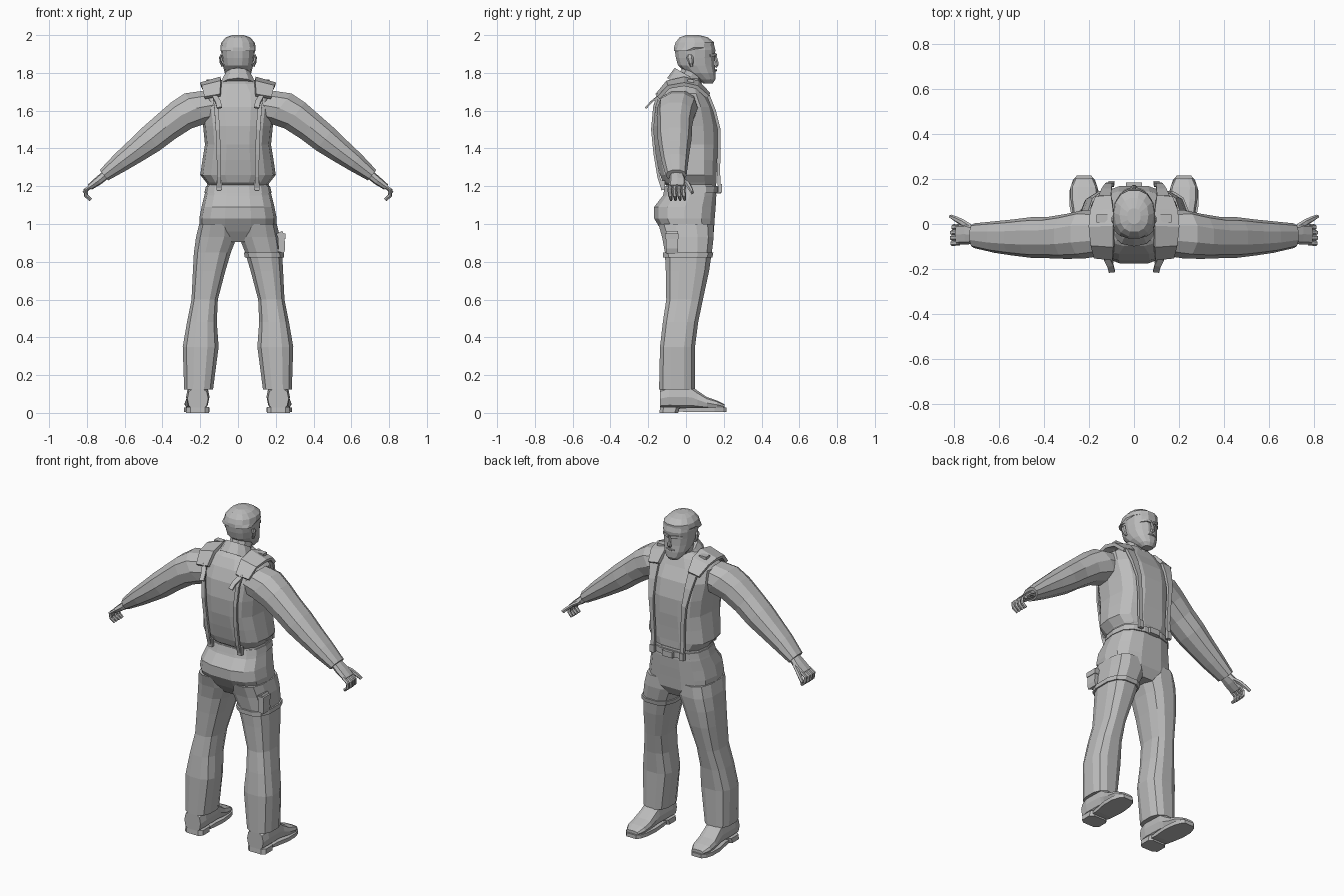
import bpy, bmesh, math
from mathutils import Vector

grey = bpy.data.materials.new("neutral grey")
grey.diffuse_color = (0.5, 0.5, 0.5, 1)
X, Y, Z = Vector((1, 0, 0)), Vector((0, 1, 0)), Vector((0, 0, 1))


def ring(c, u, v, ru, rv, n, e, turn=0.0):
    """Rounded-box cross-section around c in the u, v plane."""
    pts = []
    for i in range(n):
        a = math.tau * (i + turn) / n
        s, t = math.cos(a), math.sin(a)
        p = 2 / e
        pts.append(Vector(c) + u * ru * math.copysign(abs(s) ** p, s)
                   + v * rv * math.copysign(abs(t) ** p, t))
    return pts


def loft(name, rings, mirror=False):
    """Skin a list of equal cross-sections into a closed flat-shaded part."""
    bm = bmesh.new()
    loops = [[bm.verts.new(p) for p in r] for r in rings]
    n = len(loops[0])
    for a, b in zip(loops, loops[1:]):
        for i in range(n):
            j = (i + 1) % n
            bm.faces.new((a[i], a[j], b[j], b[i]))
    bm.faces.new(loops[0])
    bm.faces.new(loops[-1])
    if mirror:
        g = bmesh.ops.duplicate(bm, geom=bm.verts[:] + bm.edges[:] + bm.faces[:])
        for v in g["geom"]:
            if isinstance(v, bmesh.types.BMVert):
                v.co.x *= -1
    bmesh.ops.recalc_face_normals(bm, faces=bm.faces[:])
    me = bpy.data.meshes.new(name)
    bm.to_mesh(me)
    bm.free()
    me.materials.append(grey)
    ob = bpy.data.objects.new(name, me)
    bpy.context.collection.objects.link(ob)
    return ob


def stack(name, rows, n=12, e=2.6, mirror=False, turn=0.5):
    """Horizontal sections given as z, x0, x1, y0, y1."""
    loft(name, [ring(((a + b) / 2, (c + d) / 2, z), X, Y, (b - a) / 2, (d - c) / 2, n, e, turn)
                for z, a, b, c, d in rows], mirror)


def body(name, rows, n=14, e=2.8):
    """Symmetric horizontal sections given as z, half width, y0, y1."""
    stack(name, [(z, -w, w, c, d) for z, w, c, d in rows], n, e, turn=0)


def tube(name, path, ru, rv, u=X, n=4, mirror=True):
    """Strip or tube along a path; ru may be a list for tapering."""
    path = [Vector(p) for p in path]
    e, turn, k = (2, 0.5, math.sqrt(2)) if n == 4 else (2, 0, 1)
    rs = []
    for i, p in enumerate(path):
        t = (path[min(i + 1, len(path) - 1)] - path[max(i - 1, 0)]).normalized()
        uu = (u - t * u.dot(t)).normalized()
        w = ru[i] if isinstance(ru, list) else ru
        rs.append(ring(p, uu, t.cross(uu), w * k, rv * k, n, e, turn))
    loft(name, rs, mirror)


def box(name, c, size, mirror=False):
    x, y, z = c
    tube(name, [(x, y, z - size[2] / 2), (x, y, z + size[2] / 2)],
         size[0] / 2, size[1] / 2, mirror=mirror)


# Jacket and trousers
body("jacket", [(1.20, .155, -.10, .155), (1.22, .168, -.125, .165), (1.26, .20, -.14, .165),
                (1.34, .188, -.158, .168), (1.42, .175, -.172, .173), (1.52, .185, -.178, .172),
                (1.62, .20, -.165, .148), (1.69, .195, -.135, .108), (1.74, .13, -.10, .085),
                (1.77, .07, -.06, .07)])
body("hips", [(.905, .09, -.09, .12), (.96, .205, -.13, .15), (1.03, .205, -.172, .155),
              (1.09, .193, -.172, .16), (1.15, .178, -.125, .163), (1.21, .163, -.105, .16)])
LEG = [(.125, .13, .287, -.145, .05), (.35, .10, .295, -.14, .05), (.48, .11, .272, -.125, .067),
       (.60, .105, .248, -.107, .092), (.75, .065, .241, -.11, .125), (.85, .035, .236, -.115, .14),
       (.93, .003, .225, -.13, .15), (1.0, .005, .208, -.15, .148)]
stack("trouser_leg", LEG, 12, 2.7, True)
body("belt", [(1.165, .178, -.122, .17), (1.20, .17, -.112, .17)])
box("belt_buckle", (0, .172, 1.18), (.07, .024, .035))

# Boots: uppers lofted heel to toe, with separate heel and sole
UPPER = [(-.138, .213, .055, .02, .13), (-.09, .213, .062, .02, .15), (.03, .214, .058, .02, .145),
         (.06, .216, .058, .02, .12), (.11, .22, .062, .02, .085), (.165, .222, .06, .02, .066),
         (.205, .222, .04, .02, .045)]
loft("boot_upper", [ring((x, y, (a + b) / 2), X, Z, w, (b - a) / 2, 10, 2.8)
                    for y, x, w, a, b in UPPER], True)
stack("boot_heel", [(0, .15, .277, -.142, -.04), (.03, .152, .275, -.14, -.03)], 8, 4, True)
loft("boot_sole", [ring((x, y, .016), X, Z, w, .011 if y < 0 else .016, 4, 2, .5) for y, x, w in
                   [(-.04, .213, .075), (.0, .214, .08), (.08, .219, .095), (.15, .222, .09),
                    (.195, .222, .07), (.215, .222, .045)]], True)

# Sleeves, spread outward and down
v_arm = Vector((.62, 0, .78))
ARM = [(.13, -.04, 1.63, .10, .10), (.22, -.045, 1.613, .108, .105), (.30, -.055, 1.575, .10, .092),
       (.38, -.06, 1.515, .092, .084), (.46, -.06, 1.45, .09, .08), (.54, -.06, 1.388, .08, .068),
       (.62, -.058, 1.328, .07, .056), (.71, -.052, 1.258, .055, .037)]
loft("sleeve", [ring((x, y, z), Y, v_arm, a, b, 10, 2.2) for x, y, z, a, b in ARM], True)

# Hands with curled fingers
PALM = [(.695, -.05, 1.265, .035, .024), (.74, -.045, 1.228, .046, .023),
        (.785, -.047, 1.195, .045, .017)]
loft("palm", [ring((x, y, z), Y, v_arm, a, b, 8, 2.6) for x, y, z, a, b in PALM], True)
for i in range(4):
    y = -.083 + i * .024
    r = .8 + .2 * math.sin(i + .5)
    tube("finger", [(.775, y, 1.203), (.785 + .026 * r, y - .003, 1.18), (.785 + .022 * r, y, 1.15),
                    (.78, y + .004, 1.128)], [.012, .012, .011, .007], .010, Y, 6)
tube("thumb", [(.73, -.015, 1.232), (.765, .008, 1.212), (.795, .024, 1.185), (.815, .034, 1.165)],
     [.016, .015, .012, .008], .011, Y, 6)

# Neck and tilted collar
v_col = Vector((0, .87, -.5))
loft("collar", [ring((0, y, z), X, v_col, a, b, 12, 2.2) for y, z, a, b in
                [(0, 1.715, .105, .115), (.005, 1.755, .088, .095), (.012, 1.785, .07, .083)]])
tube("neck", [(0, .01, 1.74), (0, .035, 1.80), (0, .05, 1.86)], .062, .066, X, 10, False)

# Head
body("head", [(1.745, .03, .09, .143), (1.765, .05, .06, .156), (1.80, .07, .0, .158),
              (1.84, .08, -.045, .154), (1.88, .086, -.056, .153), (1.92, .09, -.062, .158),
              (1.96, .086, -.055, .148), (1.985, .064, -.035, .115), (2.0, .03, 0, .07)], 14, 2.3)
body("hair", [(1.915, .093, -.065, .06), (1.935, .094, -.066, .15), (1.962, .088, -.057, .152),
              (1.988, .064, -.036, .117), (2.0, .03, 0, .07)], 14, 2.3)
tube("nose", [(0, .152, 1.892), (0, .162, 1.862), (0, .164, 1.843), (0, .154, 1.832)],
     [.007, .009, .015, .010], .010, X, 6, False)
tube("brow", [(.008, .157, 1.893), (.035, .150, 1.897), (.062, .125, 1.890)], .007, .006, Z)
tube("lips", [(-.026, .150, 1.812), (0, .160, 1.814), (.026, .150, 1.812)], .006, .005, Z, 6, False)
tube("ear", [(.082, .03, 1.835), (.091, .026, 1.855), (.094, .02, 1.88), (.088, .02, 1.895)],
     [.008, .013, .019, .012], .007, Y, 6)

# Harness: shoulder pads, narrow straps front and back, clips and loose ends
tube("shoulder_pad", [(.135, -.150, 1.675), (.14, -.095, 1.738), (.145, -.01, 1.755),
                      (.142, .06, 1.737), (.135, .118, 1.68)],
     [.042, .052, .056, .052, .036], .010, Vector((.96, 0, -.28)))
tube("back_strap", [(.10, -.122, 1.18), (.10, -.145, 1.25), (.102, -.165, 1.37),
                    (.107, -.178, 1.5), (.115, -.167, 1.62), (.125, -.145, 1.69)], .011, .007)
tube("front_strap", [(.13, .118, 1.68), (.122, .150, 1.60), (.112, .175, 1.5), (.105, .176, 1.4),
                     (.10, .172, 1.28), (.10, .178, 1.17)],
     [.028, .022, .015, .012, .012, .012], .008)
box("back_clip", (.10, -.122, 1.205), (.03, .022, .05), True)
box("front_clip", (.10, .180, 1.19), (.028, .02, .045), True)
tube("loose_strap_end", [(.12, -.155, 1.67), (.105, -.185, 1.645), (.098, -.212, 1.615)],
     .014, .005)
box("pad_buckle", (.142, .025, 1.758), (.05, .035, .016), True)

# Thigh band and pouch on one leg
stack("thigh_band", [(.822, .034, .246, -.124, .143), (.848, .028, .245, -.125, .148)], 12, 2.7)
tube("thigh_pouch", [(.226, -.075, .85), (.232, -.075, .87), (.228, -.075, .935), (.218, -.075, .955)],
     .018, .032, X, 4, False)
box("pouch_flap", (.232, -.075, .935), (.038, .072, .03))
